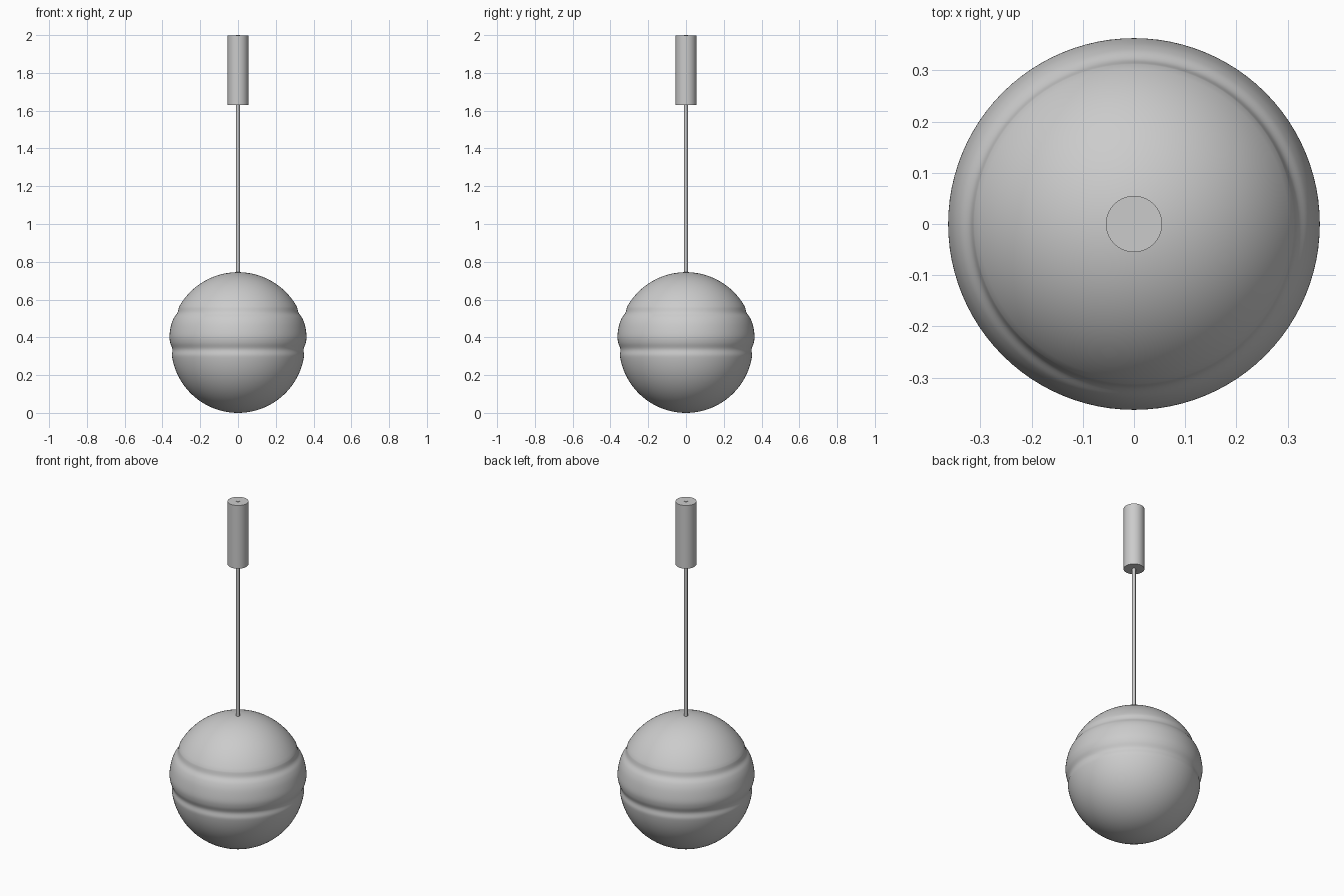
import bpy
import bmesh
from math import sin, cos, pi, radians
from mathutils import Vector

cube = bpy.data.objects.get("Cube")
if cube:
    bpy.data.objects.remove(cube, do_unlink=True)


def arc(radius, centre, start, end, steps):
    """Points (r, z) on a circle, angles measured from straight up."""
    angles = [radians(start + (end - start) * i / steps) for i in range(steps + 1)]
    return [(radius * sin(a), centre + radius * cos(a)) for a in angles]


def smooth_path(points, steps):
    """Catmull-Rom curve through all points except the two end guides."""
    pts = [Vector(p) for p in points]
    path = []
    for a, b, c, d in zip(pts, pts[1:], pts[2:], pts[3:]):
        for i in range(steps):
            t = i / steps
            path.append((2 * b + (c - a) * t + (2 * a - 5 * b + 4 * c - d) * t**2
                         + (3 * b - a - 3 * c + d) * t**3) / 2)
    return path


def lathe(name, profile, segments):
    """Spin an (r, z) profile around the z axis."""
    bm = bmesh.new()
    verts = [bm.verts.new((r, 0, z)) for r, z in profile]
    edges = [bm.edges.new(pair) for pair in zip(verts, verts[1:])]
    bmesh.ops.spin(bm, geom=verts + edges, cent=(0, 0, 0), axis=(0, 0, 1),
                   angle=2 * pi, steps=segments)
    bmesh.ops.remove_doubles(bm, verts=bm.verts, dist=0.0001)
    bmesh.ops.recalc_face_normals(bm, faces=bm.faces)
    mesh = bpy.data.meshes.new(name)
    bm.to_mesh(mesh)
    bm.free()
    obj = bpy.data.objects.new(name, mesh)
    bpy.context.collection.objects.link(obj)
    bpy.ops.object.select_all(action='DESELECT')
    obj.select_set(True)
    bpy.context.view_layer.objects.active = obj
    bpy.ops.object.shade_smooth_by_angle(angle=radians(40))
    return obj


def rod(name, radius, bottom, top, segments):
    return lathe(name, [(0, bottom), (radius, bottom), (radius, top), (0, top)], segments)


# Globe shade: upper dome, rounded belt with a groove, lower bowl
dome = arc(0.357, 0.388, 0, 61, 20)
bowl = arc(0.354, 0.354, 103, 180, 26)
belt = [dome[-2], dome[-1], (0.321, 0.53), (0.340, 0.502), (0.354, 0.465),
        (0.363, 0.41), (0.359, 0.372), (0.347, 0.337), (0.350, 0.305),
        bowl[0], bowl[1]]
lathe("globe_shade", dome[:-1] + smooth_path(belt, 5) + bowl, 96)

# Hanging cord and ceiling canopy
rod("cord", 0.0095, 0.72, 2.0, 24)
rod("ceiling_canopy", 0.055, 1.63, 1.999, 64)
